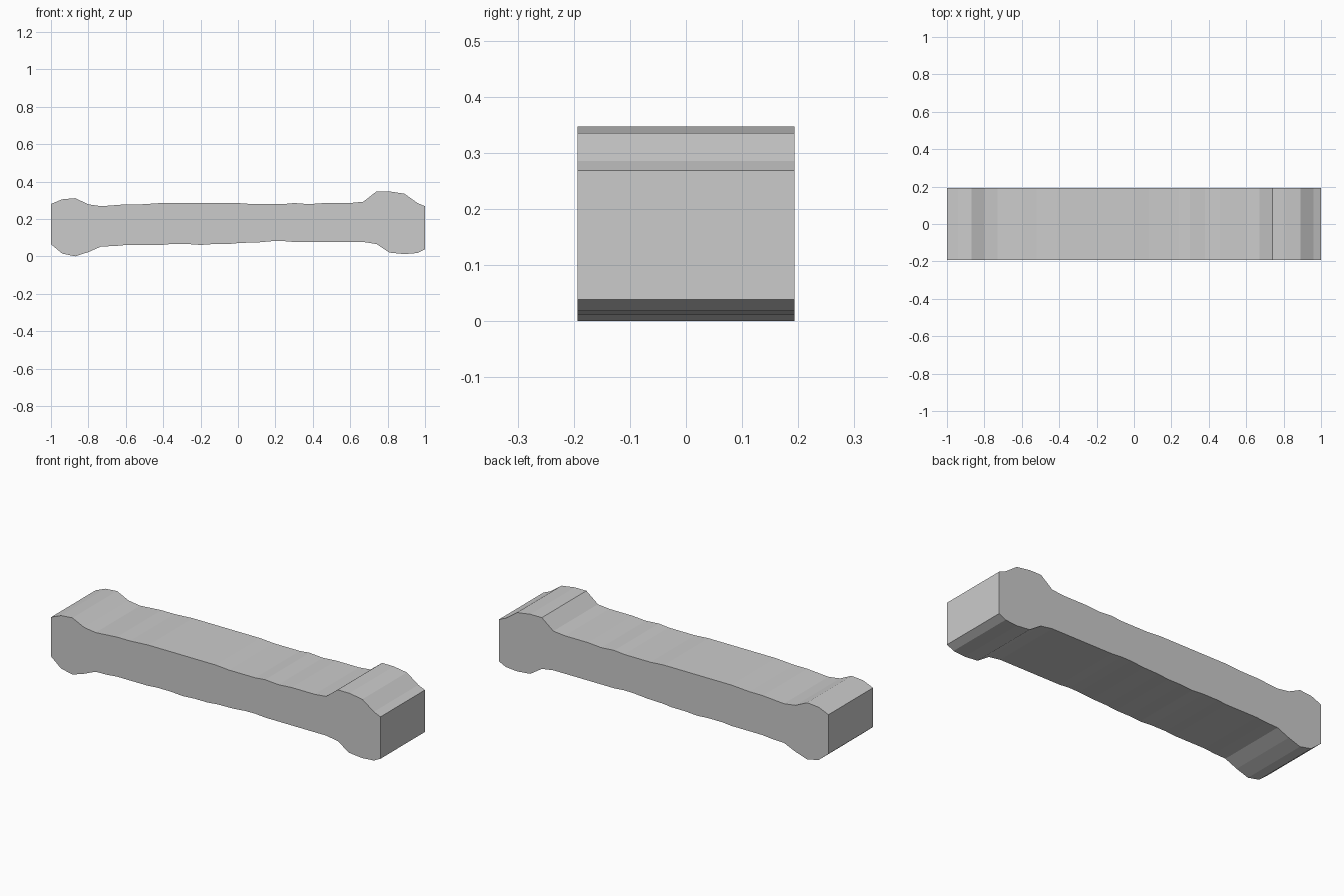
import bpy, bmesh

if "Cube" in bpy.data.objects:
    bpy.data.objects.remove(bpy.data.objects["Cube"])

HALF_WIDTH = 0.193

# Side outline: upper edge left to right, then lower edge left to right
top = [(-1, .28), (-.94, .305), (-.87, .311), (-.80, .278), (-.73, .268),
       (-.60, .278), (-.52, .278), (-.41, .285), (0, .285), (.08, .279),
       (.24, .279), (.30, .285), (.38, .279), (.46, .285), (.60, .285),
       (.67, .292), (.74, .347), (.81, .347), (.89, .335), (.96, .285), (1, .268)]
bottom = [(-1, .065), (-.94, .015), (-.87, 0), (-.80, .023), (-.73, .053),
          (-.66, .055), (-.60, .061), (-.41, .061), (-.36, .066), (-.27, .066),
          (-.20, .061), (-.13, .066), (-.05, .066), (.01, .072), (.10, .074),
          (.18, .081), (.24, .082), (.30, .077), (.67, .077), (.74, .066),
          (.81, .02), (.89, .012), (.96, .018), (1, .038)]


def extrude_profile(name, outline, half):
    """Extrude an xz outline symmetrically along y."""
    bm = bmesh.new()
    face = bm.faces.new([bm.verts.new((x, -half, z)) for x, z in outline])
    ext = bmesh.ops.extrude_face_region(bm, geom=[face])
    moved = [v for v in ext["geom"] if isinstance(v, bmesh.types.BMVert)]
    bmesh.ops.translate(bm, verts=moved, vec=(0, 2 * half, 0))
    bmesh.ops.recalc_face_normals(bm, faces=bm.faces)
    mesh = bpy.data.meshes.new(name)
    bm.to_mesh(mesh)
    bm.free()
    obj = bpy.data.objects.new(name, mesh)
    bpy.context.collection.objects.link(obj)
    return obj


# Bar with flared ends
extrude_profile("flared_bar", bottom + top[::-1], HALF_WIDTH)
